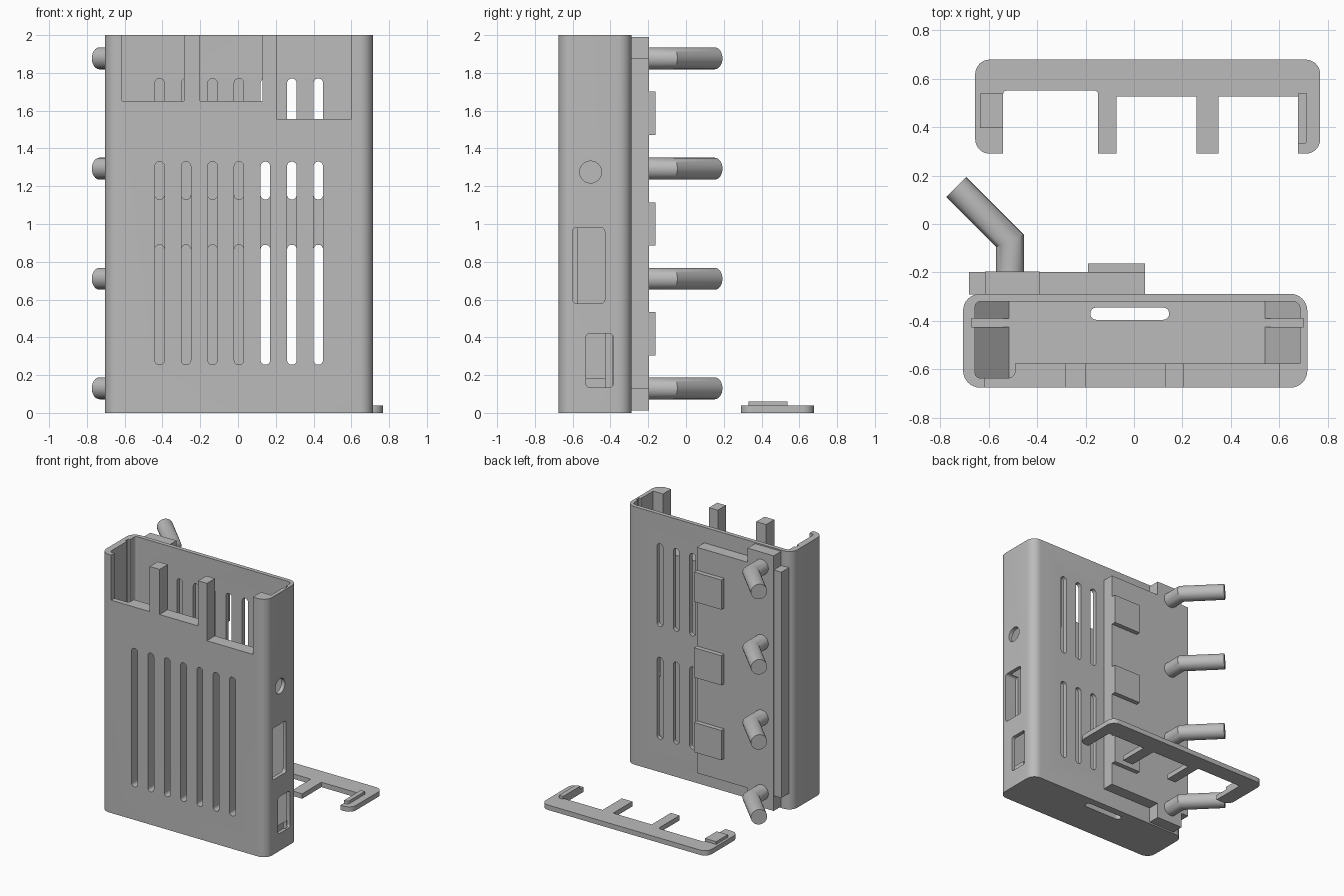
import bpy, bmesh, math
from mathutils import Vector

if "Cube" in bpy.data.objects:
    bpy.data.objects.remove(bpy.data.objects["Cube"], do_unlink=True)

grey = bpy.data.materials.new("plain_grey")
grey.use_nodes = True
COLOUR = (0.5, 0.5, 0.5, 1)
grey.diffuse_color = COLOUR
grey.node_tree.nodes["Principled BSDF"].inputs["Base Color"].default_value = COLOUR


def finish(name, bm):
    bmesh.ops.recalc_face_normals(bm, faces=bm.faces)
    mesh = bpy.data.meshes.new(name)
    bm.to_mesh(mesh)
    bm.free()
    mesh.materials.append(grey)
    ob = bpy.data.objects.new(name, mesh)
    bpy.context.collection.objects.link(ob)
    return ob


def rounded(corners, steps=8):
    """Outline from (u, v) or (u, v, radius) corners."""
    out = []
    for i, c in enumerate(corners):
        p = Vector(c[:2])
        r = c[2] if len(c) > 2 else 0
        if not r:
            out.append(p)
            continue
        a = (Vector(corners[i - 1][:2]) - p).normalized()
        b = (Vector(corners[(i + 1) % len(corners)][:2]) - p).normalized()
        # right-angled corners only
        centre = p + (a + b) * r
        for k in range(steps + 1):
            t = k / steps * math.pi / 2
            out.append(centre - b * r * math.cos(t) - a * r * math.sin(t))
    return out


def rect(u0, u1, v0, v1, r=0):
    return rounded([(u0, v0, r), (u1, v0, r), (u1, v1, r), (u0, v1, r)])


def prism(name, outline, axis, lo, hi):
    place = {"x": lambda p, w: (w, p[0], p[1]),
             "y": lambda p, w: (p[0], w, p[1]),
             "z": lambda p, w: (p[0], p[1], w)}[axis]
    bm = bmesh.new()
    rings = [[bm.verts.new(place(p, w)) for p in outline] for w in (lo, hi)]
    n = len(outline)
    bm.faces.new(rings[0])
    bm.faces.new(rings[1])
    for i in range(n):
        j = (i + 1) % n
        bm.faces.new((rings[0][i], rings[0][j], rings[1][j], rings[1][i]))
    return finish(name, bm)


def select(ob):
    bpy.ops.object.select_all(action="DESELECT")
    ob.select_set(True)
    bpy.context.view_layer.objects.active = ob


def smooth(ob):
    select(ob)
    bpy.ops.object.shade_smooth_by_angle(angle=math.radians(30))


def cut(ob, outline, axis, lo, hi):
    cutter = prism("cutter", outline, axis, lo, hi)
    cutter.hide_render = True
    select(ob)
    mod = ob.modifiers.new("cut", "BOOLEAN")
    mod.operation, mod.solver, mod.object = "DIFFERENCE", "EXACT", cutter
    bpy.ops.object.modifier_apply(modifier=mod.name)
    bpy.data.objects.remove(cutter, do_unlink=True)


# Case with an open top, a deeper pocket at one end and grooves for a board
FLOOR = 0.04
case = prism("case", rect(-0.705, 0.715, -0.675, -0.288, 0.07), "z", 0, 2)
cavity = rounded([
    (-0.655, -0.635, 0.02), (-0.49, -0.635, 0.03), (-0.49, -0.575),
    (0.685, -0.575), (0.685, -0.425), (0.7, -0.425), (0.7, -0.39), (0.685, -0.39),
    (0.685, -0.32, 0.03), (-0.655, -0.32, 0.02),
    (-0.655, -0.39), (-0.67, -0.39), (-0.67, -0.425), (-0.655, -0.425)])
cut(case, cavity, "z", FLOOR, 2.1)

# Three notches in the top of the front wall
for x0, x1, z in ((-0.615, -0.285, 1.65), (-0.2, 0.13, 1.65), (0.205, 0.6, 1.555)):
    cut(case, rect(x0, x1, z, 2.1), "y", -0.75, -0.5)

# Ventilation slots: one long row in front, two shorter rows behind
for i in range(7):
    x = -0.415 + 0.14 * i
    cut(case, rect(x - 0.025, x + 0.025, 0.255, 1.33, 0.024), "y", -0.75, -0.5)
    for z0, z1 in ((0.255, 0.89), (1.13, 1.77)):
        cut(case, rect(x - 0.025, x + 0.025, z0, z1, 0.024), "y", -0.36, -0.25)

# Floor slot and side openings
cut(case, rect(-0.18, 0.145, -0.395, -0.345, 0.024), "z", -0.1, 0.1)
cut(case, rect(-0.6, -0.43, 0.58, 0.98, 0.02), "x", 0.62, 0.8)
cut(case, rect(-0.53, -0.385, 0.135, 0.42, 0.02), "x", 0.62, 0.8)
cut(case, rect(-0.563, -0.447, 1.217, 1.333, 0.058), "x", 0.62, 0.8)
smooth(case)

# Sloped board supports in the bottom corners
for side, wall, tip, front in (("right", -0.66, -0.515, -0.635), ("left", 0.69, 0.54, -0.578)):
    wedge = [(wall, FLOOR - 0.01), (tip, FLOOR - 0.01), (tip, FLOOR), (wall, FLOOR + 0.145)]
    prism(side + "_front_support", wedge, "y", front, -0.425)
    prism(side + "_back_support", wedge, "y", -0.39, -0.318)

# Mounting plate on the back, with a longer tongue and three pads
prism("back_plate", rect(-0.68, 0.045, 0.13, 1.88), "y", -0.29, -0.197)
prism("plate_tongue", rect(-0.615, -0.39, 0.012, 1.99), "y", -0.29, -0.1965)
for z in (0.42, 1.0, 1.587):
    prism("plate_pad", rect(-0.19, 0.045, z - 0.115, z + 0.115), "y", -0.2, -0.162)


# Bent round pegs with a mitred elbow
def peg(z, radius=0.058, sides=32):
    s = math.sqrt(0.5)
    tilt = math.tan(math.pi / 8)
    path = [(Vector((-0.511, -0.2, z)), Vector((1, 0, 0))),
            (Vector((-0.511, -0.07, z)), Vector((1, tilt, 0))),
            (Vector((-0.733, 0.152, z)), Vector((s, s, 0)))]
    bm = bmesh.new()
    rings = []
    for centre, across in path:
        ring = []
        for k in range(sides):
            t = 2 * math.pi * k / sides
            up = Vector((0, 0, math.sin(t)))
            ring.append(bm.verts.new(centre + radius * (across * math.cos(t) + up)))
        rings.append(ring)
    for a, b in zip(rings, rings[1:]):
        for k in range(sides):
            j = (k + 1) % sides
            bm.faces.new((a[k], a[j], b[j], b[k]))
    bm.faces.new(rings[0])
    bm.faces.new(rings[-1])
    smooth(finish("peg", bm))


for z in (0.13, 0.71, 1.293, 1.877):
    peg(z)

# Separate lid lying behind the case: a comb shape with raised end lugs
LID = 0.038
lid = prism("lid", rounded([
    (-0.655, 0.29, 0.06), (-0.54, 0.29), (-0.54, 0.55, 0.015), (-0.148, 0.55, 0.015),
    (-0.148, 0.29), (-0.073, 0.29), (-0.073, 0.525), (0.257, 0.525),
    (0.257, 0.29), (0.348, 0.29), (0.348, 0.525), (0.677, 0.525),
    (0.677, 0.29), (0.768, 0.29, 0.06), (0.768, 0.678, 0.06), (-0.655, 0.678, 0.06)]),
    "z", 0, LID)
smooth(lid)
prism("lid_right_lug", rect(-0.635, -0.54, 0.395, 0.538), "z", LID - 0.005, 0.06)
smooth(prism("lid_left_lug", rounded([
    (0.677, 0.33), (0.713, 0.33, 0.015), (0.713, 0.538), (0.677, 0.538)]),
    "z", LID - 0.005, 0.06))
